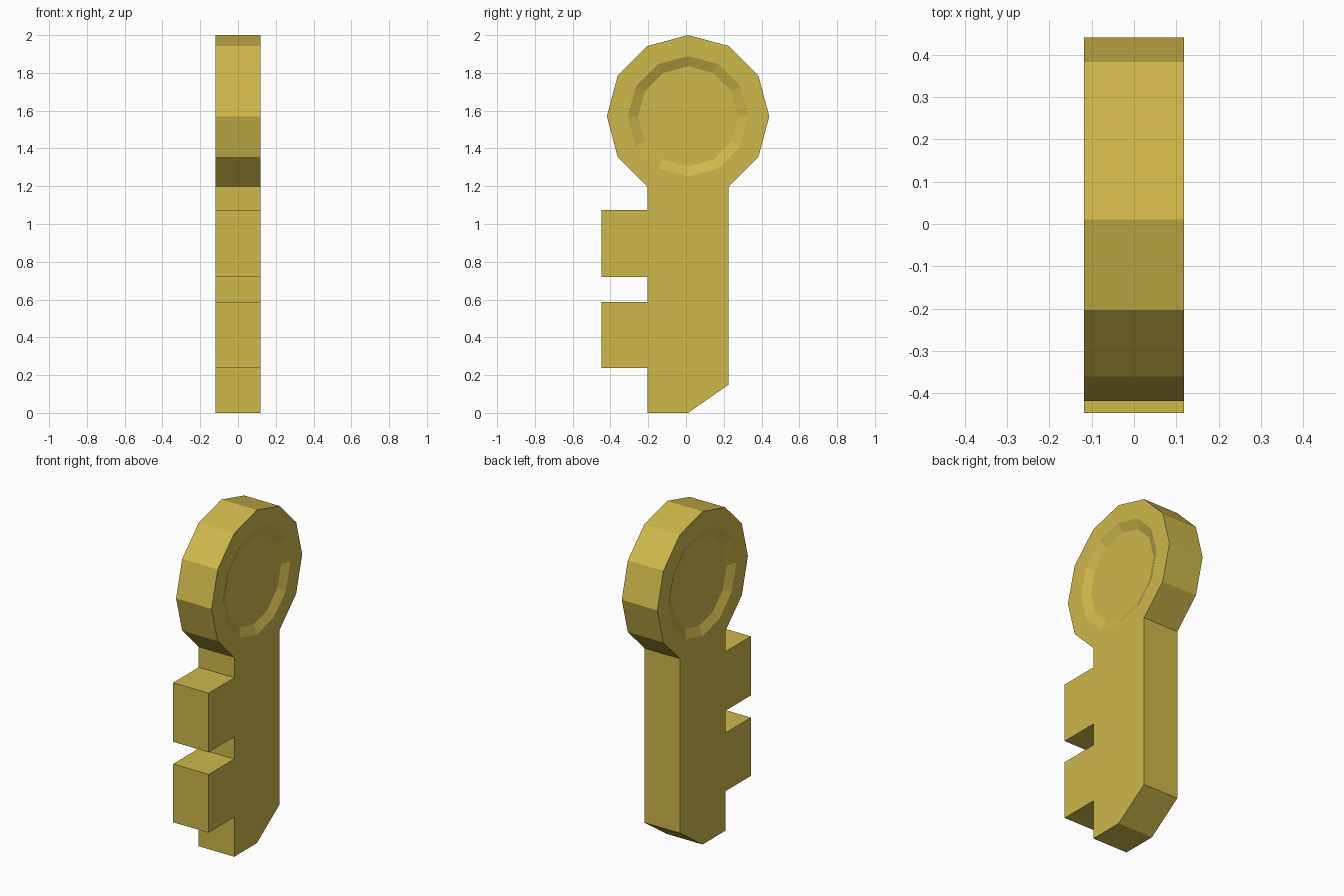
import bpy, bmesh, math

if "Cube" in bpy.data.objects:
    bpy.data.objects.remove(bpy.data.objects["Cube"])

HALF = 0.118          # half thickness
CY, CZ = 0.011, 1.57  # centre of the round bow
DEPTH = 0.025         # recess depth


def ring(bm, r, x):
    # 12-sided ring in the YZ plane, one corner at the top
    return [bm.verts.new((x, CY + r * math.cos(math.radians(30 * i)),
                          CZ + r * math.sin(math.radians(30 * i)))) for i in range(12)]


# Shaft outline below the bow: down the toothed side, round the tip, up the back
shaft = [(-0.204, 1.075), (-0.447, 1.075), (-0.447, 0.72), (-0.204, 0.72),
         (-0.204, 0.587), (-0.447, 0.587), (-0.447, 0.237), (-0.204, 0.237),
         (-0.204, 0.0), (0.011, 0.0), (0.226, 0.15)]

bm = bmesh.new()
outlines = []
for s in (1, -1):
    # Bow face: flat rim, sloped recess wall, recessed floor
    outer = ring(bm, 0.43, s * HALF)
    rim = ring(bm, 0.319, s * HALF)
    floor = ring(bm, 0.265, s * (HALF - DEPTH))
    for a, b in ((outer, rim), (rim, floor)):
        for i in range(12):
            j = (i + 1) % 12
            bm.faces.new((a[i], a[j], b[j], b[i]))
    bm.faces.new(floor)
    # Shaft and teeth face
    pts = [bm.verts.new((s * HALF, y, z)) for y, z in shaft]
    bm.faces.new(pts + [outer[10], outer[9], outer[8]])
    outlines.append(pts + [outer[(10 + k) % 12] for k in range(11)])

# Edge walls joining both sides
a, b = outlines
for i in range(len(a)):
    j = (i + 1) % len(a)
    bm.faces.new((a[i], a[j], b[j], b[i]))
bmesh.ops.recalc_face_normals(bm, faces=bm.faces[:])

mesh = bpy.data.meshes.new("key")
bm.to_mesh(mesh)
bm.free()
key = bpy.data.objects.new("key", mesh)
bpy.context.collection.objects.link(key)

# Gold colour
gold = bpy.data.materials.new("gold")
gold.diffuse_color = (0.62, 0.48, 0.07, 1)
gold.use_nodes = True
gold.node_tree.nodes["Principled BSDF"].inputs["Base Color"].default_value = gold.diffuse_color
mesh.materials.append(gold)
